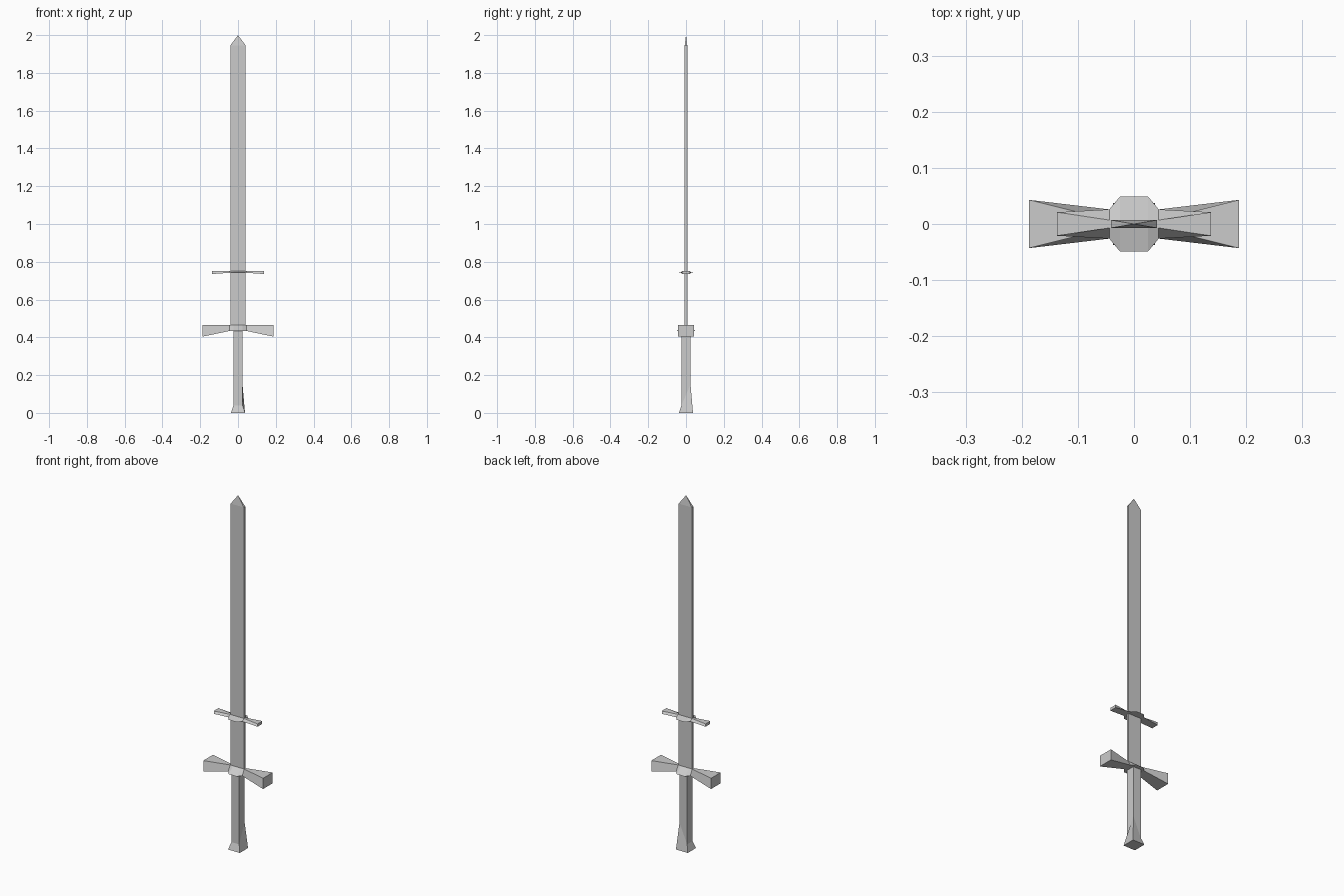
import bpy, bmesh

if "Cube" in bpy.data.objects:
    bpy.data.objects.remove(bpy.data.objects["Cube"])


def loft(name, rings):
    """Skin a series of equal-length rings and cap both ends."""
    bm = bmesh.new()
    loops = [[bm.verts.new(p) for p in ring] for ring in rings]
    n = len(loops[0])
    for a, b in zip(loops, loops[1:]):
        for i in range(n):
            j = (i + 1) % n
            bm.faces.new((a[i], a[j], b[j], b[i]))
    bm.faces.new(loops[0])
    bm.faces.new(loops[-1])
    bmesh.ops.remove_doubles(bm, verts=bm.verts, dist=0.0001)
    bmesh.ops.recalc_face_normals(bm, faces=bm.faces)
    mesh = bpy.data.meshes.new(name)
    bm.to_mesh(mesh)
    bm.free()
    obj = bpy.data.objects.new(name, mesh)
    bpy.context.collection.objects.link(obj)
    return obj


def rect(hx, hy, z):
    return [(-hx, -hy, z), (hx, -hy, z), (hx, hy, z), (-hx, hy, z)]


def guard(name, end_x, end_y, end_low, mid_low, top):
    """Flared crossguard, swept along x with a pointed bulge at the centre."""
    half = [(end_x, end_y, end_y, end_low),
            (0.044, 0.007, 0.026, mid_low),
            (0.025, 0.007, 0.049, mid_low)]
    stations = [(-x, *r) for x, *r in half] + half[::-1]
    loft(name, [[(x, -yt, top), (x, yt, top), (x, yb, low), (x, -yb, low)]
                for x, yt, yb, low in stations])


# Blade with a pyramid tip
loft("blade", [rect(0.041, 0.007, 0.435), rect(0.041, 0.007, 1.945),
               rect(0, 0, 2.0)])

# Grip flaring into the pommel; one corner's flare starts higher
flare = rect(0.024, 0.024, 0.04)
flare[2] = (0.024, 0.024, 0.15)
loft("grip", [rect(0.037, 0.037, 0), flare, rect(0.024, 0.024, 0.44)])

# Main crossguard and small upper guard
guard("main_guard", 0.187, 0.043, 0.404, 0.434, 0.465)
guard("upper_guard", 0.137, 0.021, 0.735, 0.742, 0.751)
